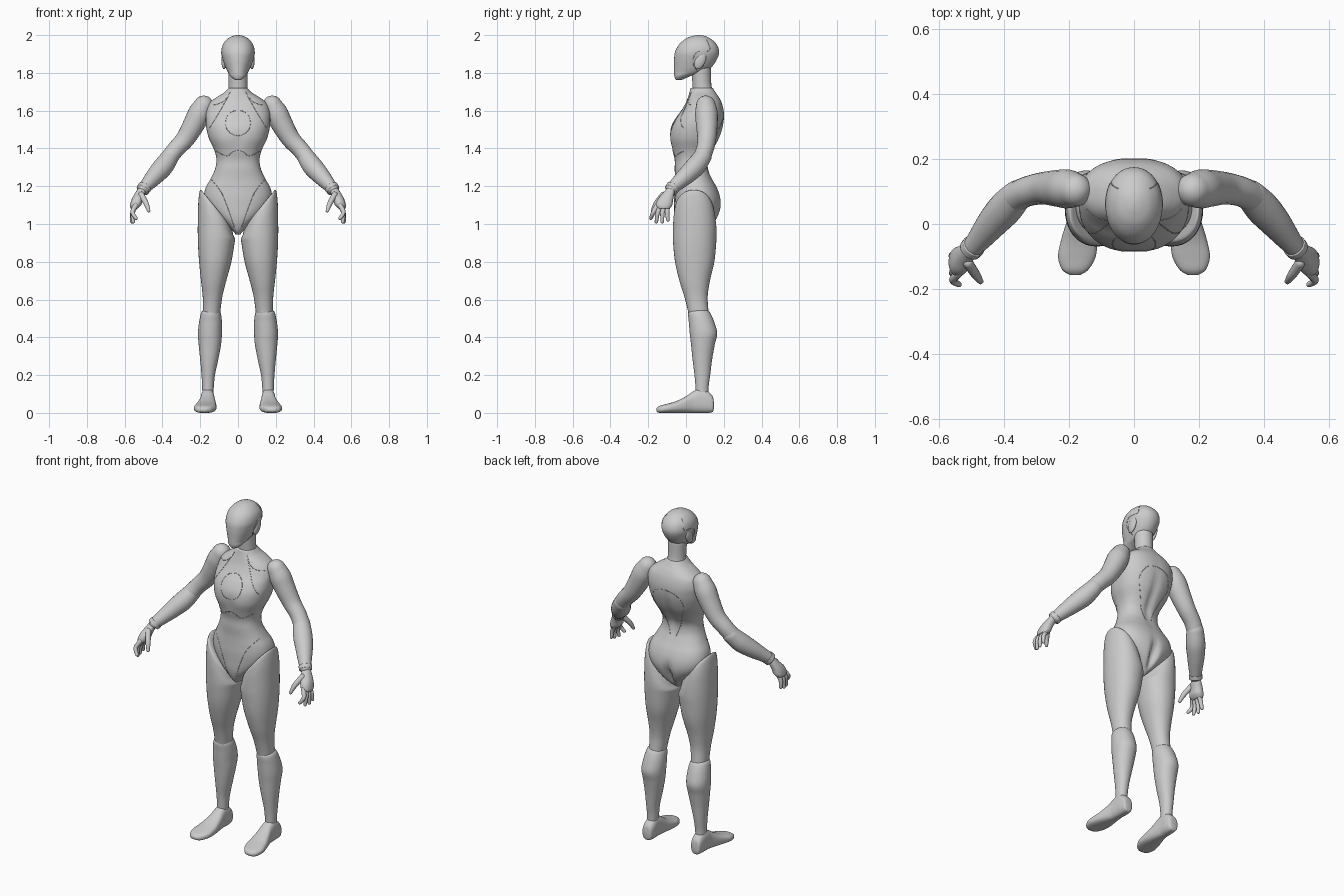
import bpy, bmesh, math
from mathutils import Vector, Matrix
from mathutils.bvhtree import BVHTree

if "Cube" in bpy.data.objects:
    bpy.data.objects.remove(bpy.data.objects["Cube"])

grey = bpy.data.materials.new("matte_grey")
grey.use_nodes = True
grey.diffuse_color = (0.6, 0.6, 0.6, 1)
grey.node_tree.nodes["Principled BSDF"].inputs["Base Color"].default_value = (0.6, 0.6, 0.6, 1)


def finish(name, bm, mirror):
    bmesh.ops.recalc_face_normals(bm, faces=bm.faces)
    for f in bm.faces:
        f.smooth = True
    mesh = bpy.data.meshes.new(name)
    bm.to_mesh(mesh)
    bm.free()
    mesh.materials.append(grey)
    ob = bpy.data.objects.new(name, mesh)
    bpy.context.collection.objects.link(ob)
    if mirror:
        ob.modifiers.new("other_side", "MIRROR")
    return ob


def smooth(rows, n):
    """Catmull-Rom interpolation of equal-length rows."""
    out = []
    for i in range(len(rows) - 1):
        a, b = rows[max(i - 1, 0)], rows[i]
        c, d = rows[i + 1], rows[min(i + 2, len(rows) - 1)]
        for k in range(n):
            t = k / n
            out.append([q + t / 2 * (r - p + t * (2*p - 5*q + 4*r - s + t * (3*(q - r) + s - p)))
                        for p, q, r, s in zip(a, b, c, d)])
    return out + [list(rows[-1])]


def skin(name, rings, mirror):
    """Join rings of points into a closed surface."""
    bm = bmesh.new()
    vs = [[bm.verts.new(p) for p in ring] for ring in rings]
    n = len(vs[0])
    for a, b in zip(vs, vs[1:]):
        for i in range(n):
            j = (i + 1) % n
            bm.faces.new((a[i], a[j], b[j], b[i]))
    bm.faces.new(vs[0])
    bm.faces.new(vs[-1])
    return finish(name, bm, mirror)


def loft(name, rows, mirror=True, power=2.3, along_y=False, shape=None, sides=40, steps=6):
    """Rounded sections; each row is position, x low/high, depth low/high, slant."""
    rings = []
    for t, x0, x1, d0, d1, slant in smooth([tuple(r) + (0,) * (6 - len(r)) for r in rows], steps):
        ring = []
        for i in range(sides):
            a = 2 * math.pi * i / sides
            c, s = [math.copysign(abs(v) ** (2 / power), v) for v in (math.cos(a), math.sin(a))]
            x = (x0 + x1) / 2 + c * (x1 - x0) / 2
            d = (d0 + d1) / 2 + s * (d1 - d0) / 2
            h = t + slant * (x - (x0 + x1) / 2)
            p = Vector((x, h, d) if along_y else (x, d, h))
            ring.append(shape(p) if shape else p)
        rings.append(ring)
    return skin(name, rings, mirror)


def tube(name, rows, mirror=True, sides=24, steps=6, round_ends=True):
    """Round limb through points with radii."""
    pts = smooth(rows, steps)
    cs = [Vector(p[:3]) for p in pts]
    frames = []
    for i, p in enumerate(pts):
        tan = (cs[min(i + 1, len(cs) - 1)] - cs[max(i - 1, 0)]).normalized()
        frames.append((cs[i], tan, p[3]))
    if round_ends:
        caps = [math.radians(a) for a in (20, 40, 60, 78, 88)]
        (c, t, r), (e, u, q) = frames[0], frames[-1]
        frames = ([(c - t * r * math.sin(a), t, r * math.cos(a)) for a in reversed(caps)] + frames
                  + [(e + u * q * math.sin(a), u, q * math.cos(a)) for a in caps])
    rings = []
    for c, t, r in frames:
        m = t.to_track_quat('Z', 'Y')
        rings.append([c + m @ Vector((r * math.cos(a), r * math.sin(a), 0))
                      for a in (2 * math.pi * i / sides for i in range(sides))])
    return skin(name, rings, mirror)


def seam(name, target, pts, direction, mirror=True):
    """Thin panel line laid onto a surface."""
    me = target.data
    tree = BVHTree.FromPolygons([v.co for v in me.vertices], [p.vertices for p in me.polygons])
    d = Vector(direction)
    hits = [tree.ray_cast(Vector(p) - d, d)[0] for p in smooth(pts, 6)]
    rows = [(*h, 0.0016) for h in hits if h]
    if len(rows) > 1:
        tube(name, rows, mirror, sides=6, steps=1)


def bump(v, centre, width):
    return math.exp(-((v - centre) / width) ** 2)


def torso_shape(p):
    # cleft between the buttocks, spine groove, shallow middle of the chest
    if p.y > 0.05:
        p.y -= bump(p.x, 0, 0.02) * (0.035 * bump(p.z, 1.04, 0.07) + 0.012 * bump(p.z, 1.4, 0.13))
    elif p.y < 0:
        p.y += 0.006 * bump(p.x, 0, 0.03) * bump(p.z, 1.44, 0.04)
    return p


# Torso: height, half width, front, back
torso_rows = [
    (.945, .012, -.02, .09), (.965, .03, -.04, .12), (1.0, .07, -.055, .15),
    (1.04, .12, -.062, .172), (1.09, .165, -.063, .185), (1.14, .18, -.063, .182),
    (1.19, .172, -.06, .165), (1.24, .145, -.058, .138), (1.29, .122, -.06, .118),
    (1.34, .114, -.06, .118), (1.39, .125, -.072, .142), (1.45, .153, -.086, .175),
    (1.51, .168, -.08, .195), (1.56, .171, -.055, .202), (1.6, .168, -.025, .2),
    (1.64, .152, -.002, .19), (1.67, .115, .01, .175), (1.695, .075, .018, .158), (1.72, .05, .025, .142)]
torso = loft("torso", [(z, -w, w, f, b) for z, w, f, b in torso_rows], False, shape=torso_shape, sides=72)

# Neck and head
tube("neck", [(0, .095, 1.66, .058), (0, .085, 1.73, .05), (0, .08, 1.82, .052)], False)
head_rows = [
    (1.762, .012, -.05, -.025), (1.768, .024, -.057, -.01), (1.785, .042, -.062, .03),
    (1.805, .054, -.063, .1), (1.83, .066, -.063, .135), (1.87, .08, -.063, .163), (1.91, .088, -.058, .175),
    (1.95, .08, -.037, .163), (1.98, .056, -.003, .132), (1.995, .028, .033, .102), (2.0, .005, .06, .075)]
head = loft("head", [(z, -w, w, f, b) for z, w, f, b in head_rows], False, 2.1, sides=56)
bm = bmesh.new()
bmesh.ops.create_uvsphere(bm, u_segments=24, v_segments=14, radius=1, matrix=(
    Matrix.Translation((.074, .075, 1.865)) @ Matrix.Rotation(-.4, 4, 'X') @ Matrix.Diagonal((.014, .028, .048, 1))))
finish("ear_panels", bm, True)

# Legs
loft("thighs", [
    (1.09, .06, .18, -.03, .11, 1.2), (1.08, .035, .2, -.056, .14, 1.2), (1.03, .025, .21, -.066, .155, .95),
    (.96, .015, .213, -.069, .162, .4), (.9, .018, .212, -.068, .16), (.8, .035, .206, -.058, .15),
    (.7, .062, .196, -.035, .127), (.62, .082, .187, -.01, .115), (.55, .092, .185, .008, .118),
    (.49, .1, .185, .02, .125), (.45, .115, .175, .04, .11)], power=2.15)
loft("shins", [
    (.545, .11, .18, .035, .11), (.53, .092, .195, .012, .128), (.48, .085, .206, .015, .15),
    (.42, .085, .212, .02, .165), (.36, .09, .208, .027, .152), (.28, .105, .2, .035, .138),
    (.2, .122, .193, .045, .128), (.14, .128, .19, .05, .12), (.08, .132, .188, .052, .118)], power=2.1)
loft("feet", [
    (.147, .145, .18, .02, .06), (.14, .132, .19, .004, .09), (.11, .125, .195, 0, .118),
    (.07, .125, .197, 0, .128), (.035, .122, .2, 0, .112), (0, .118, .21, 0, .088),
    (-.05, .114, .225, 0, .063), (-.1, .118, .234, 0, .048), (-.14, .14, .222, 0, .037),
    (-.157, .165, .198, .008, .024)], power=2.6, along_y=True)

# Arms
tube("upper_arms", [
    (.182, .105, 1.628, .052), (.205, .108, 1.585, .06), (.235, .11, 1.525, .057),
    (.28, .11, 1.45, .05), (.33, .1, 1.395, .046), (.365, .083, 1.35, .046)])
tube("forearms", [
    (.36, .088, 1.355, .047), (.395, .05, 1.305, .053), (.435, .005, 1.26, .048),
    (.475, -.045, 1.215, .038), (.5, -.075, 1.188, .031)])
tube("wrist_cuffs", [(.494, -.068, 1.195, .037), (.505, -.08, 1.18, .036)], round_ends=False)

# Hands
loft("palms", [
    (1.19, .487, .528, -.1, -.058), (1.16, .492, .547, -.125, -.062), (1.13, .503, .563, -.15, -.068),
    (1.1, .513, .571, -.16, -.073), (1.083, .53, .57, -.15, -.085)])
tube("thumbs", [(.512, -.12, 1.155, .016), (.487, -.157, 1.11, .014), (.473, -.177, 1.07, .009)], sides=14)
tips = [(.54, -.186, 1.03), (.555, -.157, 1.012), (.562, -.126, 1.012), (.562, -.096, 1.022)]
for finger, (x, y, z) in zip(("index", "middle", "ring", "little"), tips):
    base = (.54, y * .62 - .036, 1.1)
    knuckle = (.558, (y + base[1]) / 2 - .004, 1.062)
    tube(finger + "_fingers", [(*base, .013), (*knuckle, .012), (x, y, z, .009)], sides=14)

# Panel lines
front, back, side = (0, 1, 0), (0, -1, 0), (-1, 0, 0)
circle = [(.067 * math.cos(a), 0, 1.535 + .067 * math.sin(a)) for a in (math.pi * k / 12 for k in range(25))]
seam("chest_ring", torso, circle, front, False)
seam("rib_lines", torso, [(.115, 0, 1.385), (.06, 0, 1.36), (.03, 0, 1.38), (0, 0, 1.39)], front)
seam("pelvis_lines", torso, [(.14, 0, 1.235), (.09, 0, 1.17), (.06, 0, 1.1), (.02, 0, .985)], front)
seam("collar_lines", torso, [(.04, 0, 1.7), (.07, 0, 1.655), (.11, 0, 1.635), (.145, 0, 1.63)], front)
seam("chest_lines", torso, [(.05, 0, 1.68), (.1, 0, 1.59), (.15, 0, 1.51)], front)
seam("back_panel_lines", torso, [(0, 0, 1.57), (.07, 0, 1.55), (.1, 0, 1.48), (.06, 0, 1.38), (.02, 0, 1.27)], back)
seam("mask_lines", head, [(0, .11, 1.975), (0, .125, 1.92), (0, .06, 1.91), (0, .035, 1.86), (0, .06, 1.81)], side)
